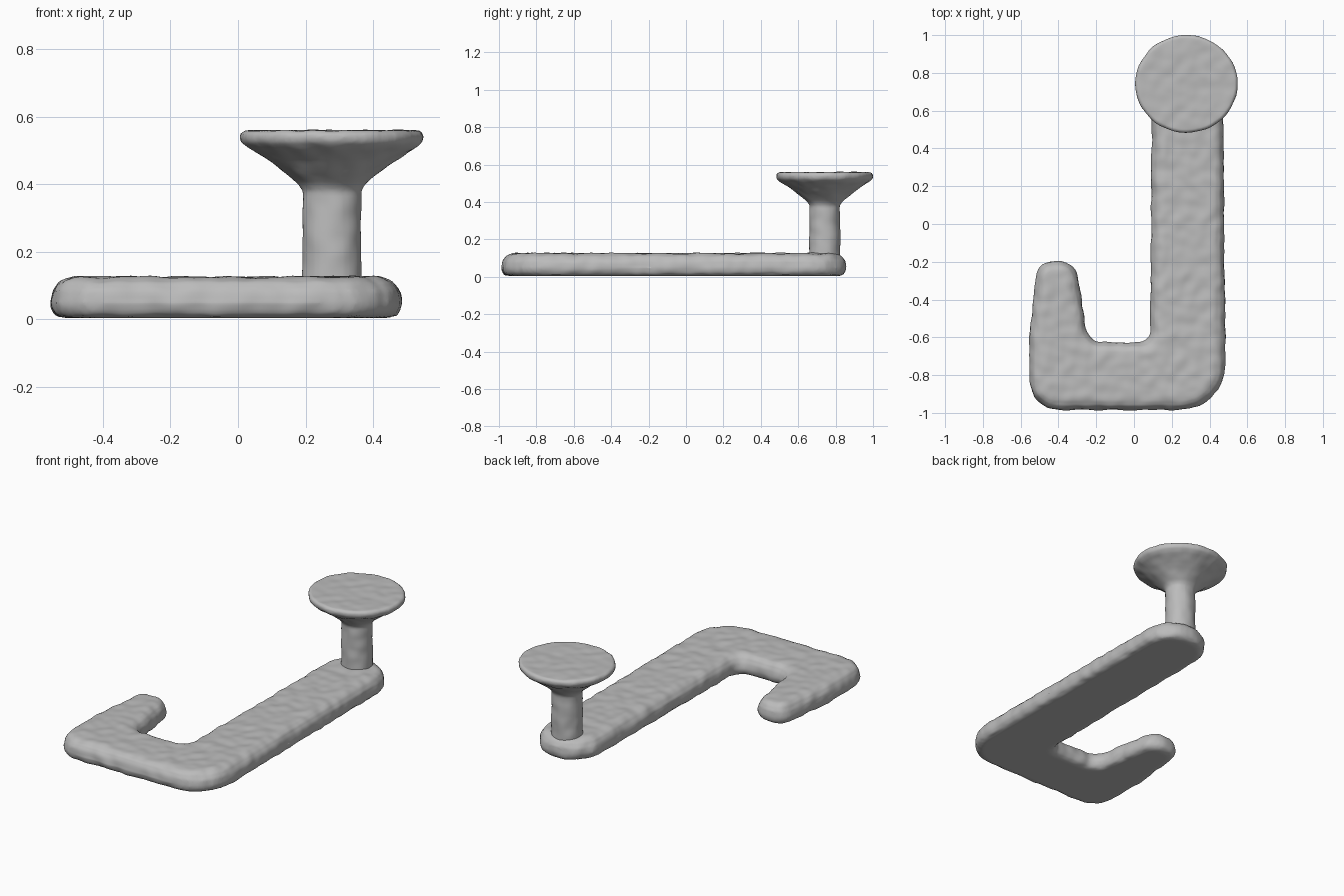
import bpy, bmesh, math
from mathutils import Vector, noise

cube = bpy.data.objects.get("Cube")
if cube:
    bpy.data.objects.remove(cube)

grey = bpy.data.materials.new("plain grey")
grey.use_nodes = True
colour = (0.5, 0.5, 0.5, 1)
grey.diffuse_color = colour
grey.node_tree.nodes["Principled BSDF"].inputs["Base Color"].default_value = colour


def fillet(corners, steps=8):
    """Round each (x, y, radius) corner of a closed outline with an arc."""
    out = []
    for i, (x, y, r) in enumerate(corners):
        p = Vector((x, y))
        a = (Vector(corners[i - 1][:2]) - p).normalized()
        b = (Vector(corners[(i + 1) % len(corners)][:2]) - p).normalized()
        half = a.angle(b) / 2
        centre = p + (a + b).normalized() * r / math.sin(half)
        start = p + a * r / math.tan(half) - centre
        end = p + b * r / math.tan(half) - centre
        sweep = start.angle(end)
        for k in range(steps + 1):
            t = k / steps
            out.append(centre + (start * math.sin((1 - t) * sweep)
                                 + end * math.sin(t * sweep)) / math.sin(sweep))
    return out


def inset(outline, d):
    """Move a counter-clockwise outline inwards."""
    n = len(outline)
    result = []
    for i, p in enumerate(outline):
        t = (outline[(i + 1) % n] - outline[i - 1]).normalized()
        result.append(p + Vector((-t.y, t.x)) * d)
    return result


def loft(name, rings):
    """Skin a stack of rings and cap both ends."""
    bm = bmesh.new()
    loops = [[bm.verts.new(p) for p in ring] for ring in rings]
    for low, high in zip(loops, loops[1:]):
        for i in range(len(low)):
            bm.faces.new((low[i - 1], low[i], high[i], high[i - 1]))
    bm.faces.new(loops[0][::-1])
    bm.faces.new(loops[-1])
    mesh = bpy.data.meshes.new(name)
    bm.to_mesh(mesh)
    bm.free()
    obj = bpy.data.objects.new(name, mesh)
    bpy.context.collection.objects.link(obj)
    return obj


def hand_worked(obj, voxel, amount):
    """Remesh evenly and give the surface a slight uneven texture."""
    mod = obj.modifiers.new("even mesh", "REMESH")
    mod.mode = "VOXEL"
    mod.voxel_size = voxel
    graph = bpy.context.evaluated_depsgraph_get()
    mesh = bpy.data.meshes.new_from_object(obj.evaluated_get(graph))
    obj.modifiers.clear()
    obj.data = mesh
    normals = [v.normal.copy() for v in mesh.vertices]
    for v, n in zip(mesh.vertices, normals):
        if n.z > -0.9:      # the underside stays flat
            v.co += n * noise.noise(v.co * 16) * amount
    mesh.materials.clear()
    mesh.materials.append(grey)
    for f in mesh.polygons:
        f.use_smooth = True
        f.material_index = 0


# Flat hook with a long arm and a short tapering tip
outline = fillet([
    (-0.555, -0.985, 0.16), (0.487, -0.985, 0.24),
    (0.472, 0.86, 0.185), (0.095, 0.86, 0.185),
    (0.085, -0.625, 0.06), (-0.24, -0.625, 0.08),
    (-0.31, -0.195, 0.1), (-0.515, -0.195, 0.1), (-0.555, -0.6, 0.3),
])
section = [(0.035, 0.004), (0.01, 0.016), (0, 0.045), (0.006, 0.083),
           (0.025, 0.11), (0.045, 0.12), (0.065, 0.125)]
hook = loft("hook", [[(p.x, p.y, z) for p in inset(outline, d)] for d, z in section])
hand_worked(hook, 0.012, 0.006)

# Post flaring into a round mounting disc
profile = [(0.088, 0.08), (0.088, 0.13), (0.086, 0.38), (0.098, 0.4), (0.122, 0.42),
           (0.185, 0.468), (0.25, 0.508), (0.27, 0.525), (0.273, 0.545),
           (0.264, 0.557), (0.25, 0.559)]
sides = 48
mount = loft("post_and_disc", [
    [(0.278 + r * math.cos(a), 0.742 + 0.95 * r * math.sin(a), z)
     for a in (math.tau * k / sides for k in range(sides))]
    for r, z in profile])
hand_worked(mount, 0.009, 0.004)
